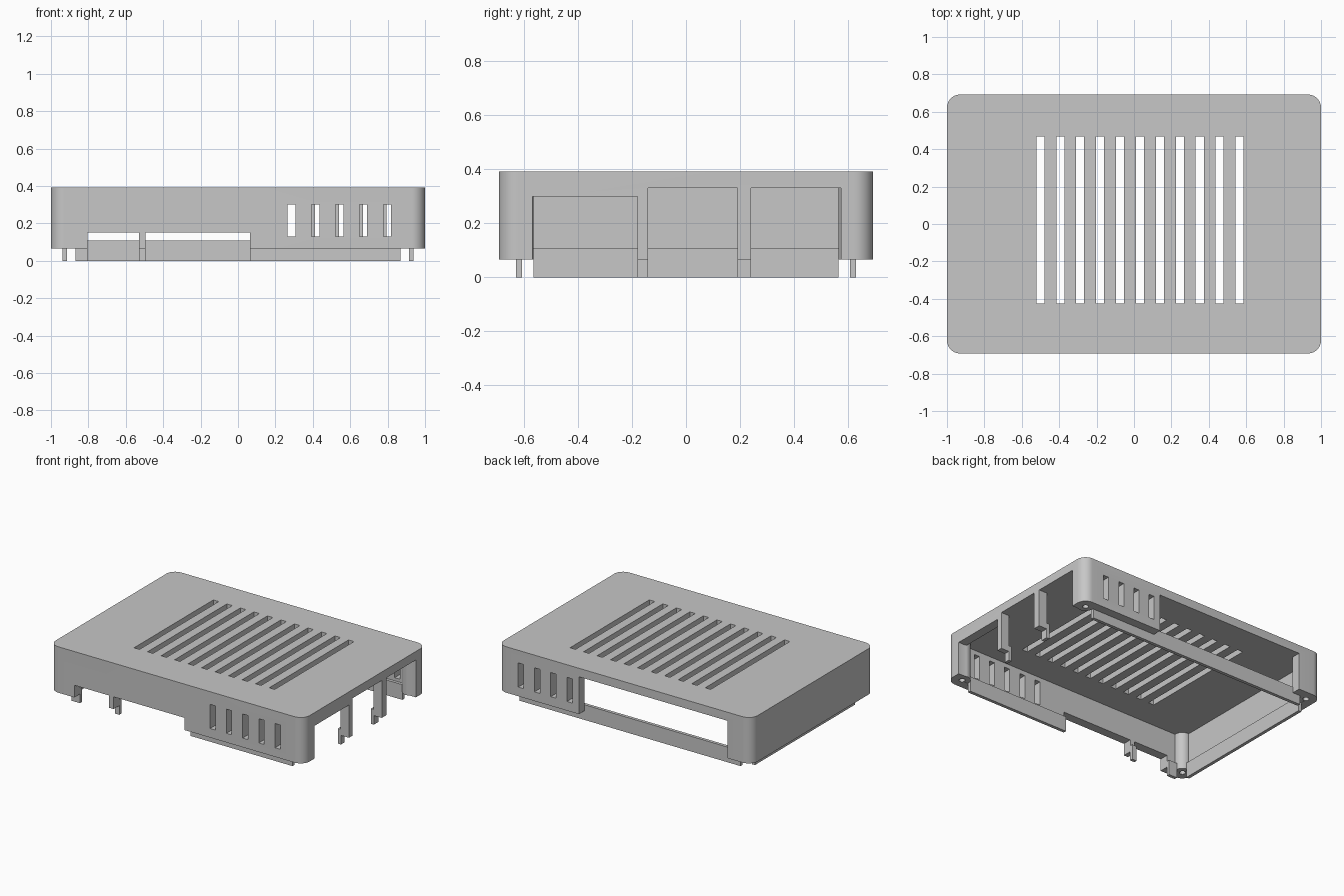
import bpy, bmesh, math

if "Cube" in bpy.data.objects:
    bpy.data.objects.remove(bpy.data.objects["Cube"], do_unlink=True)

grey = bpy.data.materials.new("plain grey plastic")
grey.use_nodes = True
colour = (0.57, 0.57, 0.57, 1)
grey.diffuse_color = colour
grey.node_tree.nodes["Principled BSDF"].inputs["Base Color"].default_value = colour

WALL = 0.065
BASE, ROOF, TOP = 0.065, 0.333, 0.392
HX, HY = 1.0, 0.692               # shell half sizes
IX, IY = HX - WALL, HY - WALL     # inner half sizes
LIP, LIP_TOP = 0.021, 0.108       # lip thickness and height
LX, LY = 0.87, 0.563              # lip half lengths


def prism(name, outline, z0, z1):
    """Closed solid from a flat outline."""
    bm = bmesh.new()
    face = bm.faces.new([bm.verts.new((x, y, z0)) for x, y in outline])
    up = bmesh.ops.extrude_face_region(bm, geom=[face])["geom"]
    bmesh.ops.translate(bm, vec=(0, 0, z1 - z0),
                        verts=[v for v in up if isinstance(v, bmesh.types.BMVert)])
    bmesh.ops.recalc_face_normals(bm, faces=bm.faces)
    mesh = bpy.data.meshes.new(name)
    bm.to_mesh(mesh)
    bm.free()
    mesh.materials.append(grey)
    ob = bpy.data.objects.new(name, mesh)
    bpy.context.collection.objects.link(ob)
    return ob


def box(name, x0, x1, y0, y1, z0, z1):
    return prism(name, [(x0, y0), (x1, y0), (x1, y1), (x0, y1)], z0, z1)


def circle(cx, cy, r, n):
    return [(cx + r * math.cos(2 * math.pi * i / n),
             cy + r * math.sin(2 * math.pi * i / n)) for i in range(n)]


def rounded(hx, hy, r, steps=10):
    pts = []
    for k, (sx, sy) in enumerate([(1, 1), (-1, 1), (-1, -1), (1, -1)]):
        for i in range(steps + 1):
            a = math.pi / 2 * (k + i / steps)
            pts.append((sx * (hx - r) + r * math.cos(a), sy * (hy - r) + r * math.sin(a)))
    return pts


def combine(target, tool, operation):
    mod = target.modifiers.new(operation.lower(), "BOOLEAN")
    mod.operation, mod.solver, mod.object = operation, "EXACT", tool
    bpy.context.view_layer.objects.active = target
    bpy.ops.object.modifier_apply(modifier=mod.name)
    bpy.data.objects.remove(tool, do_unlink=True)


def cut(*bounds):
    combine(shell, box("cutter", *bounds), "DIFFERENCE")


# Hollow shell, open below
shell = prism("case_shell", rounded(HX, HY, 0.07), BASE, TOP)
combine(shell, prism("cavity", rounded(IX, IY, 0.01, 3), -0.1, ROOF), "DIFFERENCE")

# Long back opening, cut before the lip so that the lip crosses it as a bar
cut(-0.81, 0.36, 0.5, 0.8, -0.1, ROOF - 0.002)

# Thin locating lip inside each wall, dropping below the shell
for s in (-1, 1):
    x0, x1 = sorted((s * (IX - LIP), s * (IX + 0.002)))
    combine(shell, box("lip", x0, x1, -LY, LY, 0, LIP_TOP), "UNION")
    y0, y1 = sorted((s * (IY - LIP), s * (IY + 0.002)))
    combine(shell, box("lip", -LX, LX, y0, y1, 0, LIP_TOP), "UNION")

# Right side openings, with posts left between them
for y0, y1, z1 in [(-0.568, -0.18, 0.298), (-0.14, 0.19, 0.331), (0.24, 0.573, 0.331)]:
    cut(0.85, 1.1, y0, y1, -0.1, z1)

# Front connector notches
for x0, x1 in [(-0.805, -0.53), (-0.495, 0.065)]:
    cut(x0, x1, -0.8, -0.5, -0.1, 0.152)

# Corner screw bosses with blind holes
for sx in (-1, 1):
    for sy in (-1, 1):
        cx, cy = sx * 0.928, sy * 0.62
        combine(shell, prism("boss", circle(cx, cy, 0.056, 32), BASE + 0.001, ROOF + 0.02), "UNION")
        combine(shell, prism("screw_hole", circle(cx, cy, 0.02, 20), 0, 0.28), "DIFFERENCE")

# Side vents: five in front, four at the back
for i in range(5):
    x = 0.265 + 0.128 * i
    cut(x, x + 0.042, -0.8, -0.58, 0.13, 0.302)
    if i:
        cut(x + 0.018, x + 0.06, 0.58, 0.8, 0.13, 0.302)

# Roof vents
for i in range(11):
    x = -0.522 + 0.1065 * i
    cut(x, x + 0.043, -0.424, 0.468, ROOF - 0.05, TOP + 0.1)

bpy.ops.object.select_all(action="DESELECT")
shell.select_set(True)
bpy.context.view_layer.objects.active = shell
bpy.ops.object.shade_smooth_by_angle(angle=math.radians(30))
